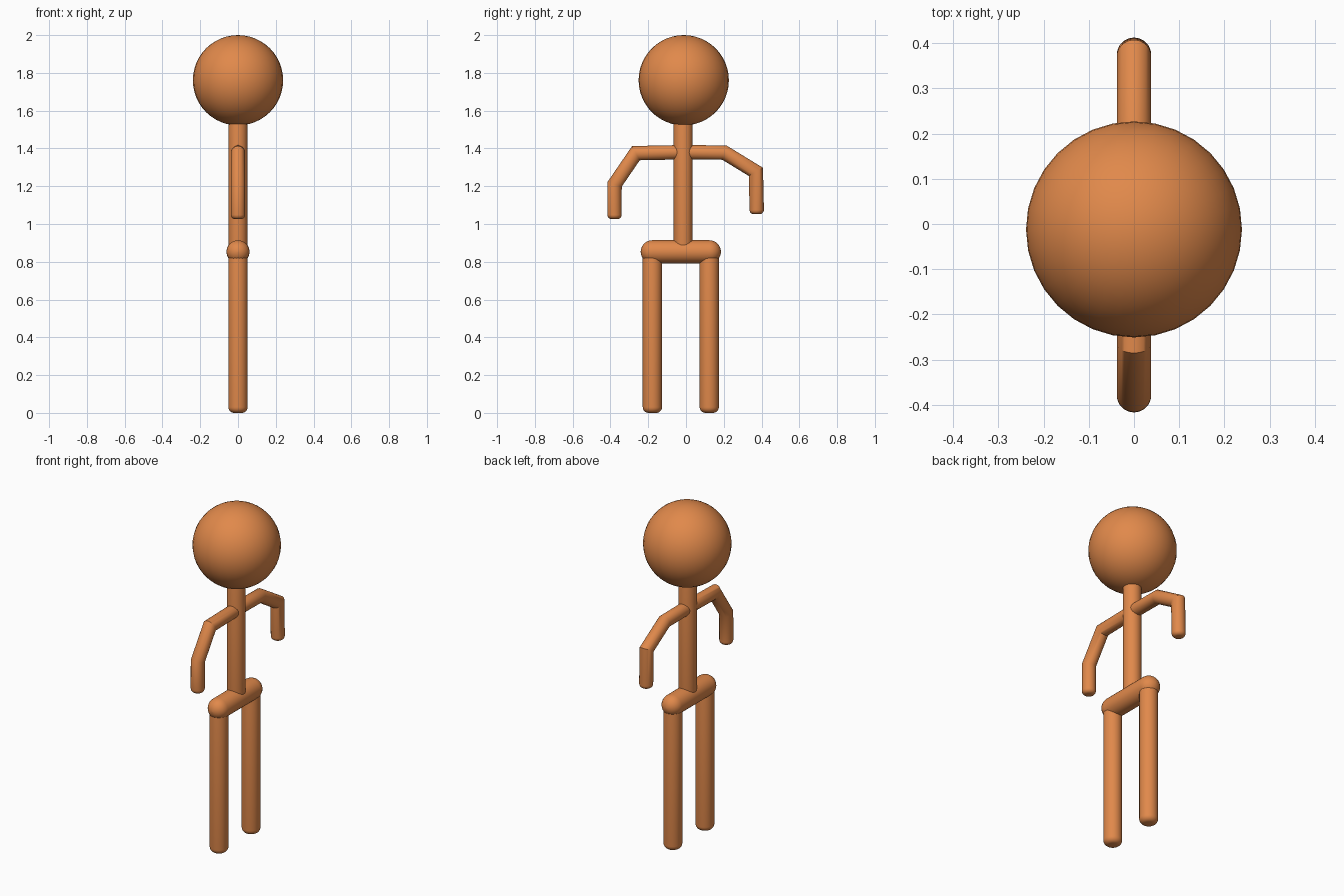
import bpy, bmesh, math
from mathutils import Vector

if "Cube" in bpy.data.objects:
    bpy.data.objects.remove(bpy.data.objects["Cube"])

mat = bpy.data.materials.new("orange")
mat.diffuse_color = (0.75, 0.25, 0.07, 1)
mat.use_nodes = True
mat.node_tree.nodes["Principled BSDF"].inputs["Base Color"].default_value = mat.diffuse_color
SIDES = 32


def finish(name, bm):
    bmesh.ops.recalc_face_normals(bm, faces=bm.faces)
    mesh = bpy.data.meshes.new(name)
    bm.to_mesh(mesh)
    bm.free()
    mesh.materials.append(mat)
    ob = bpy.data.objects.new(name, mesh)
    bpy.context.collection.objects.link(ob)
    bpy.ops.object.select_all(action='DESELECT')
    ob.select_set(True)
    bpy.context.view_layer.objects.active = ob
    bpy.ops.object.shade_smooth_by_angle(angle=math.radians(35))


def tube(name, path, r, rounding=0.6):
    """Mitred round tube along (y, z) points, with rounded end caps."""
    pts = [Vector((0, y, z)) for y, z in path]
    dirs = [(b - a).normalized() for a, b in zip(pts, pts[1:])]
    b = r * rounding
    steps = [i * math.pi / 12 for i in range(7)]
    rings = []  # centre, in-plane axis, radius
    perp = lambda d: Vector((0, -d.z, d.y))
    for a in steps:
        rings.append((pts[0] + dirs[0] * b * (1 - math.cos(a)), perp(dirs[0]), r - b + b * math.sin(a)))
    for p, d0, d1 in zip(pts[1:-1], dirs, dirs[1:]):
        t = (d0 + d1).normalized()
        rings.append((p, perp(t) / t.dot(d0), r))
    for a in reversed(steps):
        rings.append((pts[-1] - dirs[-1] * b * (1 - math.cos(a)), perp(dirs[-1]), r - b + b * math.sin(a)))
    bm = bmesh.new()
    loops = []
    for c, n, rad in rings:
        rad = max(rad, 0.001)
        loops.append([bm.verts.new(c + rad * (n * math.cos(u) + Vector((math.sin(u), 0, 0))))
                      for u in (2 * math.pi * k / SIDES for k in range(SIDES))])
    for l0, l1 in zip(loops, loops[1:]):
        for k in range(SIDES):
            j = (k + 1) % SIDES
            bm.faces.new((l0[k], l0[j], l1[j], l1[k]))
    bm.faces.new(loops[0])
    bm.faces.new(loops[-1])
    finish(name, bm)


# Head
bm = bmesh.new()
bmesh.ops.create_uvsphere(bm, u_segments=32, v_segments=24, radius=0.239)
bmesh.ops.translate(bm, verts=bm.verts, vec=(0, -0.012, 1.761))
finish("head", bm)

# Torso and hips
tube("torso", [(-0.015, 0.86), (-0.015, 1.57)], 0.05)
tube("hips", [(-0.24, 0.853), (0.185, 0.853)], 0.061, 1.0)

# Legs
for name, y in (("leg_back", 0.123), ("leg_front", -0.178)):
    tube(name, [(y, 0.0), (y, 0.87)], 0.051)

# Bent arms
tube("arm_front", [(-0.02, 1.38), (-0.265, 1.375), (-0.378, 1.21), (-0.379, 1.026)], 0.038)
tube("arm_back", [(-0.01, 1.38), (0.203, 1.378), (0.37, 1.276), (0.375, 1.052)], 0.038)
